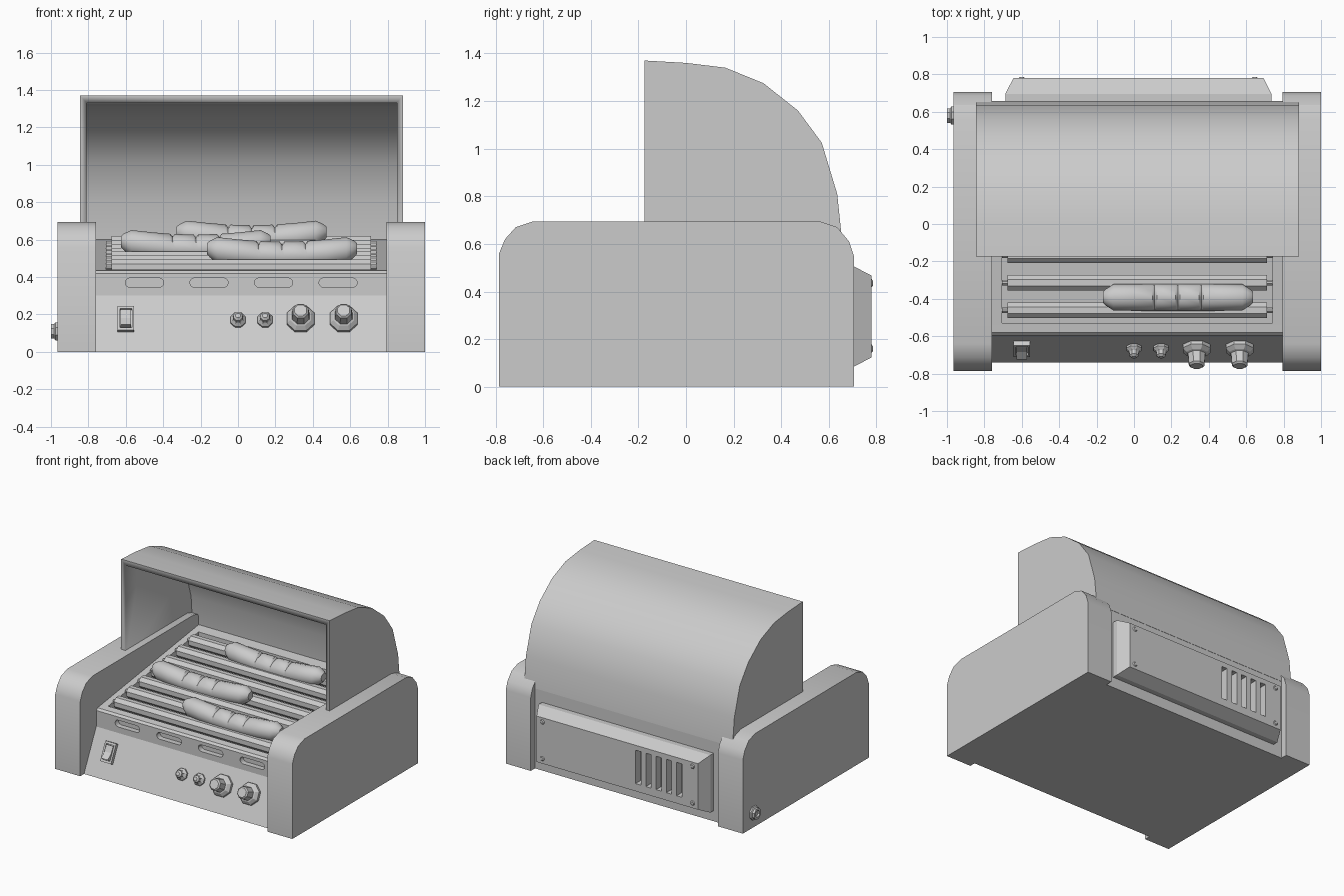
import bpy, bmesh, math
from mathutils import Matrix, Vector

if "Cube" in bpy.data.objects:
    bpy.data.objects.remove(bpy.data.objects["Cube"])


def loft(name, rings, matrix=Matrix(), smooth=True, angle=30):
    """Skin a list of equal-length point rings and cap both ends."""
    bm = bmesh.new()
    vr = [[bm.verts.new(p) for p in r] for r in rings]
    n = len(rings[0])
    for a, b in zip(vr, vr[1:]):
        for i in range(n):
            j = (i + 1) % n
            bm.faces.new((a[i], a[j], b[j], b[i]))
    bm.faces.new(vr[0])
    bm.faces.new(vr[-1])
    bmesh.ops.recalc_face_normals(bm, faces=bm.faces)
    bm.transform(matrix)
    me = bpy.data.meshes.new(name)
    bm.to_mesh(me)
    bm.free()
    ob = bpy.data.objects.new(name, me)
    bpy.context.collection.objects.link(ob)
    if smooth:
        select(ob)
        bpy.ops.object.shade_smooth_by_angle(angle=math.radians(angle))
    return ob


def select(ob):
    bpy.ops.object.select_all(action='DESELECT')
    ob.select_set(True)
    bpy.context.view_layer.objects.active = ob


def prism(name, pts, x0, x1, matrix=Matrix(), smooth=True):
    """Extrude a (y, z) profile along x."""
    return loft(name, [[(x, y, z) for y, z in pts] for x in (x0, x1)], matrix, smooth)


def box(name, x0, x1, y0, y1, z0, z1, matrix=Matrix()):
    return prism(name, [(y0, z0), (y1, z0), (y1, z1), (y0, z1)], x0, x1, matrix, False)


def lathe(name, profile, matrix, sides=8):
    """Spin (radius, height) pairs about local z."""
    t = [2 * math.pi * (i + 0.5) / sides for i in range(sides)]
    return loft(name, [[(r * math.cos(a), r * math.sin(a), h) for a in t] for r, h in profile],
                matrix, False)


def cut(ob, cutters):
    for c in cutters:
        c.hide_render = True
        m = ob.modifiers.new("cut", 'BOOLEAN')
        m.operation, m.solver, m.object = 'DIFFERENCE', 'EXACT', c
        select(ob)
        bpy.ops.object.modifier_apply(modifier=m.name)
        bpy.data.objects.remove(c)


T = Matrix.Translation
SLOPE = 0.14


def deck(y):
    return 0.44 + SLOPE * (y + 0.54)


# Side housings
side = [(-.785, 0), (-.785, .56), (-.76, .62), (-.715, .67), (-.64, .695),
        (.56, .695), (.635, .67), (.685, .61), (.705, .55), (.705, 0)]
prism("left_housing", side, -.965, -.758)
prism("right_housing", side, .793, 1.0)

# Body with sunken roller tray and front slots
body = prism("body", [(-.74, 0), (-.595, .3), (-.595, .42), (-.58, .435), (-.54, .44),
                      (.655, .605), (.655, 0)], -.765, .80, smooth=False)
cutters = [prism("tray_cutter", [(-.53, .35), (.54, .49), (.54, .8), (-.53, .8)], -.705, .74)]
stadium = [(s * (.0775 + .025 * math.cos(a)), .025 * math.sin(a))
           for s, flip in ((1, 0), (-1, 1))
           for a in [(-1 if not flip else 1) * math.pi / 2 + (1 if not flip else -1) * k * math.pi / 6
                     for k in range(7)]]
for x in (-.5, -.155, .19, .535):
    cutters.append(prism("slot_cutter", stadium, -.04, .04,
                         T((x, -.595, .37)) @ Matrix.Rotation(math.pi / 2, 4, 'Z')))
cut(body, cutters)

# Hood: quarter-round shell open to the front and below
arc = [(-.175, 1.37), (0, 1.36), (.165, 1.34), (.325, 1.275), (.47, 1.16),
       (.57, 1.025), (.635, .81), (.657, .6)]
inner = [(-.3, 1.335), (0, 1.327), (.155, 1.307), (.305, 1.245), (.445, 1.135),
         (.538, 1.01), (.602, .803), (.625, .5)]
hood = prism("hood", [(-.175, .6)] + arc, -.845, .882)
cut(hood, [prism("hood_cutter", [(-.3, .5)] + inner, -.81, .85)])

# Rollers with end pins
for i in range(7):
    y = -.46 + .147 * i
    lathe("roller", [(.016, 0), (.016, .028), (.045, .028), (.045, 1.417), (.016, 1.417), (.016, 1.445)],
          T((-.705, y, deck(y) + .002)) @ Matrix.Rotation(math.pi / 2, 4, 'Y'), 8)


# Sausages: bent, tapered, with three scored notches on top
def sausage(x, y, z):
    stations = [(-.4, .03, 0), (-.385, .045, 0), (-.345, .07, 0), (-.24, .072, 0)]
    for c in (-.125, 0, .125):
        stations += [(c - .012, .072, 0), (c, .072, .016), (c + .012, .072, 0)]
    stations += [(.24, .072, 0), (.345, .07, 0), (.385, .045, 0), (.4, .03, 0)]
    rings = []
    for s, r, d in stations:
        ring = []
        for k in range(12):
            a = 2 * math.pi * k / 12
            up = math.sin(a)
            ring.append((s, r * math.cos(a), (r - (d if up > .4 else 0)) * up + .035 * (s / .4) ** 2))
        rings.append(ring)
    loft("sausage", rings, T((x, y, z)), angle=40)


sausage(.235, -.392, .517)
sausage(-.225, -.10, .555)
sausage(.072, .34, .605)

# Controls on the slanted front panel
tilt = math.atan2(.3, .145)


def panel(x, z):
    return T((x, -.74 + z * .145 / .3, z)) @ Matrix.Rotation(tilt, 4, 'X')


for x in (.335, .565):
    lathe("dial", [(.08, -.01), (.08, .02), (.06, .04), (.05, .045), (.045, .105), (.035, .115)],
          panel(x, .172))
for x in (0, .145):
    lathe("indicator", [(.044, -.01), (.044, .012), (.032, .025), (.028, .03), (.026, .05), (.014, .06)],
          panel(x, .168))
sw = panel(-.6, .17)
frame = box("switch_frame", -.045, .045, -.072, .072, -.01, .025, sw)
cut(frame, [box("switch_cutter", -.032, .032, -.055, .055, .008, .1, sw)])
prism("switch_rocker", [(-.05, 0), (-.05, .05), (0, .028), (.05, .026), (.05, 0)],
      -.028, .028, sw, False)

# Rear cover with bevelled rim and vents
def rect(y, d):
    return [(-.688 + d, y, .08 + d), (.735 - d, y, .08 + d),
            (.735 - d, y, .51 - d), (-.688 + d, y, .51 - d)]


cover = loft("rear_cover", [rect(.64, 0), rect(.695, 0), rect(.78, .043)], smooth=False)
cut(cover, [box("vent_cutter", x - .022, x + .022, .72, .9, .18, .43)
            for x in [-.15 - .085 * i for i in range(5)]])
for x in (-.6, .645):
    for z in (.16, .435):
        lathe("screw", [(.018, 0), (.018, .01), (.012, .015)],
              T((x, .77, z)) @ Matrix.Rotation(-math.pi / 2, 4, 'X'))

# Cable gland on the left housing
lathe("cable_gland", [(.052, -.01), (.052, .012), (.042, .018), (.042, .035), (.026, .035), (.026, .02)],
      T((-.965, .58, .11)) @ Matrix.Rotation(-math.pi / 2, 4, 'Y'))
